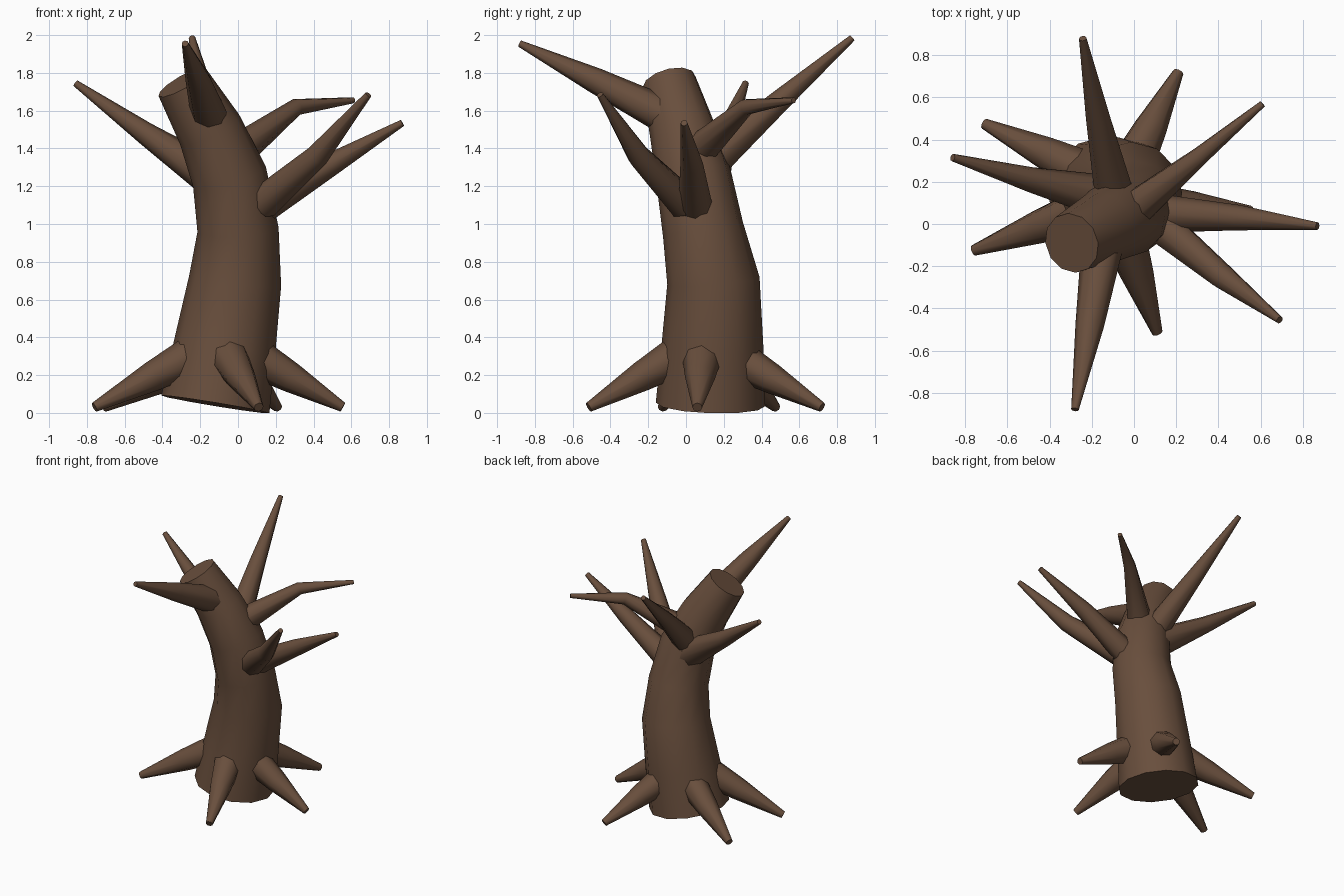
import bpy, bmesh, math
from mathutils import Vector

cube = bpy.data.objects.get("Cube")
if cube:
    bpy.data.objects.remove(cube, do_unlink=True)

# Bark colour
bark = bpy.data.materials.new("brown bark")
bark.use_nodes = True
colour = (0.14, 0.077, 0.046, 1)
bark.diffuse_color = colour
bsdf = bark.node_tree.nodes["Principled BSDF"]
bsdf.inputs["Base Color"].default_value = colour
bsdf.inputs["Roughness"].default_value = 0.9


def limb(name, path, sides):
    """Tapered, capped tube through (x, y, z, radius) stations."""
    points = [Vector(p[:3]) for p in path]
    bm = bmesh.new()
    rings = []
    for i, (centre, station) in enumerate(zip(points, path)):
        before = points[max(i - 1, 0)]
        after = points[min(i + 1, len(points) - 1)]
        along = (after - before).normalized()
        side = Vector((0, 1, 0)) if abs(along.y) < 0.7 else Vector((1, 0, 0))
        u = (side - along * side.dot(along)).normalized()
        v = along.cross(u)
        ring = []
        for k in range(sides):
            a = math.tau * k / sides
            ring.append(bm.verts.new(centre + station[3] * (math.cos(a) * u + math.sin(a) * v)))
        rings.append(ring)
    for low, high in zip(rings, rings[1:]):
        for k in range(sides):
            n = (k + 1) % sides
            bm.faces.new((low[k], low[n], high[n], high[k]))
    bm.faces.new(rings[0][::-1])
    bm.faces.new(rings[-1])
    bmesh.ops.recalc_face_normals(bm, faces=bm.faces)
    mesh = bpy.data.meshes.new(name)
    bm.to_mesh(mesh)
    bm.free()
    mesh.materials.append(bark)
    obj = bpy.data.objects.new(name, mesh)
    bpy.context.collection.objects.link(obj)
    bpy.ops.object.select_all(action="DESELECT")
    obj.select_set(True)
    bpy.context.view_layer.objects.active = obj
    bpy.ops.object.shade_smooth_by_angle(angle=math.radians(60))


# Leaning trunk
limb("trunk", [
    (-0.12, 0.13, 0.045, 0.29),
    (-0.07, 0.14, 0.35, 0.27),
    (-0.015, 0.145, 0.7, 0.245),
    (0, 0.09, 0.97, 0.215),
    (-0.045, 0.04, 1.25, 0.2),
    (-0.15, -0.02, 1.5, 0.175),
    (-0.295, -0.09, 1.75, 0.145),
], 12)

# Bent branches: base, elbow, tip
branches = {
    "right_branch": [(-0.1, 0.12, 1.22, 0.11), (-0.49, 0.21, 1.48, 0.06), (-0.86, 0.315, 1.745, 0.018)],
    "front_branch": [(-0.15, -0.1, 1.57, 0.1), (-0.21, -0.48, 1.76, 0.068), (-0.28, -0.88, 1.955, 0.018)],
    "back_branch": [(-0.08, 0.08, 1.28, 0.1), (-0.17, 0.5, 1.655, 0.058), (-0.243, 0.88, 1.985, 0.018)],
    "back_left_branch": [(-0.02, 0.05, 1.37, 0.095), (0.31, 0.32, 1.62, 0.045), (0.61, 0.57, 1.655, 0.016)],
    "front_left_branch": [(0.13, -0.01, 1.11, 0.09), (0.42, -0.25, 1.36, 0.062), (0.69, -0.455, 1.685, 0.018)],
    "left_branch": [(0.14, 0.05, 1.1, 0.09), (0.5, 0.03, 1.32, 0.06), (0.87, -0.01, 1.535, 0.018)],
}
for name, path in branches.items():
    limb(name, path, 8)

# Spreading roots: start inside the trunk, end on the ground
roots = {
    "right_root": ((-0.25, 0.06, 0.3), (-0.76, -0.125, 0.03)),
    "back_right_root": ((-0.22, 0.24, 0.28), (-0.71, 0.475, 0.03)),
    "back_root": ((-0.01, 0.28, 0.28), (0.21, 0.72, 0.03)),
    "front_root": ((-0.05, -0.05, 0.3), (0.11, -0.515, 0.03)),
    "left_root": ((0.1, 0.085, 0.29), (0.555, 0.06, 0.03)),
}
for name, (start, end) in roots.items():
    middle = Vector(start).lerp(Vector(end), 0.4)
    limb(name, [(*start, 0.105), (*middle, 0.08), (*end, 0.026)], 8)
